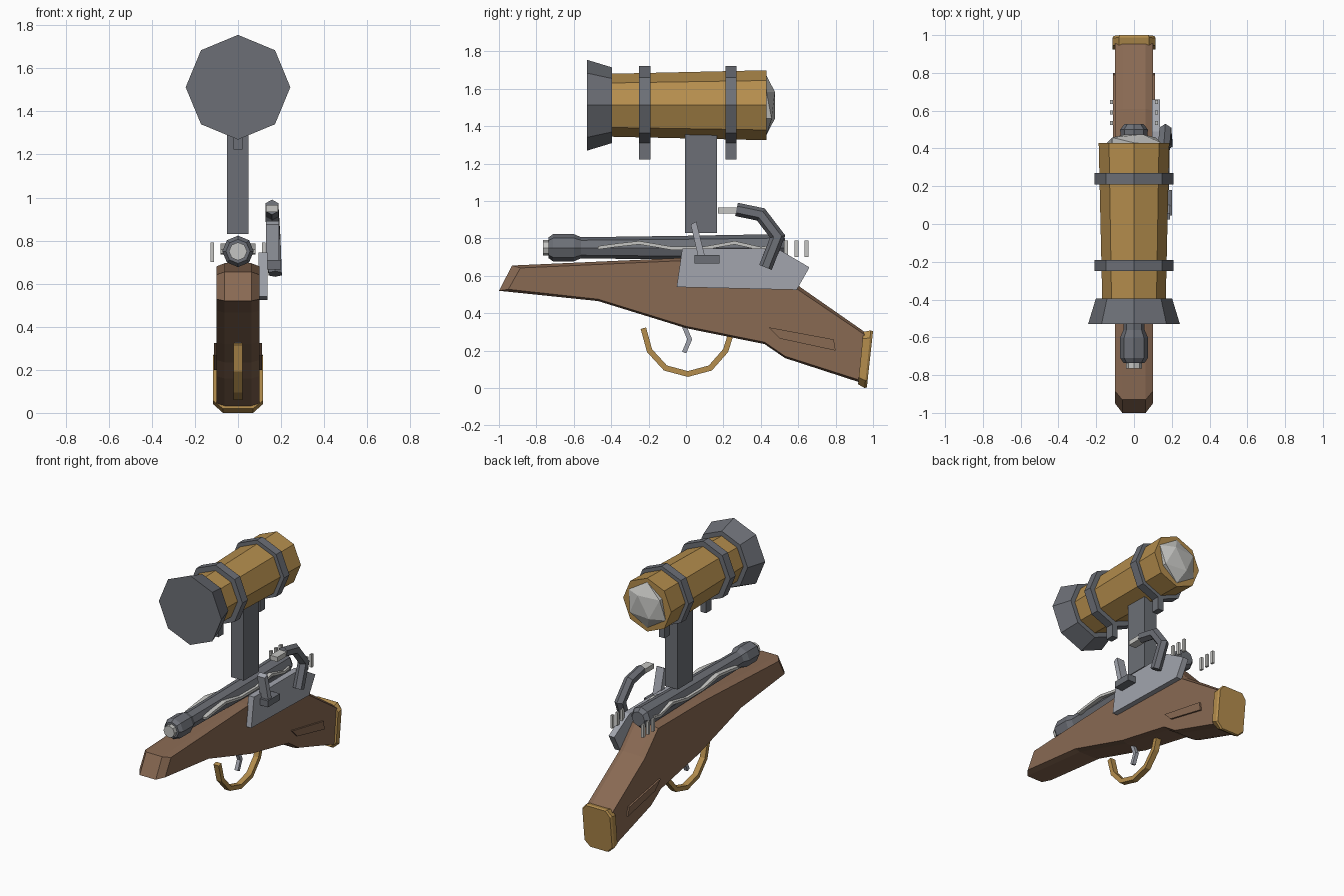
import bpy, bmesh, math
from mathutils import Vector

if "Cube" in bpy.data.objects:
    bpy.data.objects.remove(bpy.data.objects["Cube"])


def material(name, rgb):
    m = bpy.data.materials.new(name)
    m.diffuse_color = (*rgb, 1)
    m.use_nodes = True
    m.node_tree.nodes["Principled BSDF"].inputs["Base Color"].default_value = m.diffuse_color
    return m


WOOD = material("walnut_brown", (0.25, 0.142, 0.086))
BRASS = material("brass", (0.46, 0.27, 0.075))
DARK = material("dark_steel", (0.150, 0.159, 0.181))
STEEL = material("light_steel", (0.36, 0.375, 0.42))
SILVER = material("silver", (0.56, 0.56, 0.54))


def finish(name, bm, mat):
    bmesh.ops.recalc_face_normals(bm, faces=bm.faces)
    me = bpy.data.meshes.new(name)
    bm.to_mesh(me)
    bm.free()
    me.materials.append(mat)
    ob = bpy.data.objects.new(name, me)
    bpy.context.collection.objects.link(ob)
    return ob


def loft(name, rings, mat, caps=True):
    """Join successive rings of points; cap both ends, or close into a loop."""
    bm = bmesh.new()
    loops = [[bm.verts.new(p) for p in r] for r in rings]
    n = len(loops[0])
    pairs = list(zip(loops, loops[1:]))
    if caps:
        bm.faces.new(loops[0])
        bm.faces.new(loops[-1])
    else:
        pairs.append((loops[-1], loops[0]))
    for a, b in pairs:
        for i in range(n):
            j = (i + 1) % n
            bm.faces.new((a[i], a[j], b[j], b[i]))
    return finish(name, bm, mat)


def slab(name, profile, x0, x1, mat):
    """Side profile of (y, z) points extruded from x0 to x1."""
    return loft(name, [[(x, y, z) for y, z in profile] for x in (x0, x1)], mat)


def box(name, x, y, z, mat):
    return slab(name, [(y[0], z[0]), (y[1], z[0]), (y[1], z[1]), (y[0], z[1])], x[0], x[1], mat)


def lathe(name, profile, zc, mat, caps=True, n=8):
    """Faceted body of (y, radius) points around a lengthwise axis at height zc."""
    ang = [2 * math.pi * i / n for i in range(n)]
    return loft(name, [[(r * math.cos(a), y, zc + r * math.sin(a)) for a in ang]
                       for y, r in profile], mat, caps)


def sweep(name, path, section, mat):
    """Sweep a (sideways, in-plane) section along an (x, y, z) path, mitred."""
    pts = [Vector(p) for p in path]
    rings = []
    for i, p in enumerate(pts):
        d0 = (p - pts[i - 1]) if i else (pts[1] - p)
        d1 = (pts[i + 1] - p) if i < len(pts) - 1 else d0
        d0, d1 = [Vector((0, d.y, d.z)).normalized() for d in (d0, d1)]
        t = (d0 + d1).normalized()
        nrm = Vector((0, -t.z, t.y)) / max(0.5, t.dot(d0))
        rings.append([p + Vector((u, 0, 0)) + nrm * v for u, v in section])
    return loft(name, rings, mat)


def rect(w, h):
    return [(-w, -h), (w, -h), (w, h), (-w, h)]


# Wooden stock: full silhouette in the middle, slightly inset on the side faces
outline = [(-1.0, .52), (-.47, .465), (0, .32), (.42, .235), (.53, .16), (.93, .03),
           (.955, .30), (.61, .54), (.46, .695), (-.04, .695), (-.93, .655)]
inset = [(-.95, .528), (-.47, .475), (0, .33), (.42, .245), (.53, .17), (.93, .042),
         (.955, .285), (.60, .525), (.45, .68), (-.04, .68), (-.885, .642)]
loft("stock", [[(x, y, z) for y, z in prof] for x, prof in
               ((-.1, inset), (-.062, outline), (.062, outline), (.1, inset))], WOOD)

# Butt plate: chamfered plate leaning with the end of the stock
def butt_ring(y0, z0, y1, z1, grow):
    shape = [(-.07, 0), (.07, 0), (.115, .13), (.115, .87), (.08, 1), (-.08, 1),
             (-.115, .87), (-.115, .13)]
    return [(x * grow, y0 + (y1 - y0) * t, z0 + (z1 - z0) * t) for x, t in shape]

loft("butt_plate", [butt_ring(.92, .02, .948, .30, 1), butt_ring(.955, .0, .988, .308, 1),
                    butt_ring(.967, .004, 1.0, .303, .93)], BRASS)

# Parts repeated on both sides: stock panels, barrel scrollwork, loose pins
for side, s in (("left", -1), ("right", 1)):
    slab(f"stock_panel_{side}", [(.44, .325), (.79, .26), (.80, .20), (.50, .265)],
         s * .09, s * .112, WOOD)
    wave = [(-.47, .75), (-.36, .765), (-.25, .777), (-.08, .748), (.10, .748),
            (.26, .777), (.40, .745), (.46, .755)]
    sweep(f"barrel_scroll_{side}", [(s * .066, y, z) for y, z in wave], rect(.016, .009), SILVER)
    for i in range(3):
        y = .535 + .055 * i
        box(f"pin_{side}_{i + 1}", (s * .12 - .008, s * .12 + .008), (y - .011, y + .011),
            (.70, .79), SILVER)

# Trigger and trigger guard
guard = [(-.228, .32), (-.195, .20), (-.11, .107), (.01, .075), (.13, .107), (.212, .20), (.24, .29)]
sweep("trigger_guard", [(0, y, z) for y, z in guard], rect(.02, .015), BRASS)
sweep("trigger", [(0, -.01, .33), (0, .02, .26), (0, -.01, .19)], rect(.013, .012), STEEL)

# Barrel with swollen muzzle
lathe("barrel", [(-.58, .056), (0, .064), (.50, .073), (.53, .05)], .75, DARK)
lathe("muzzle", [(-.735, .056), (-.71, .073), (-.60, .073), (-.56, .056)], .75, DARK)
lathe("muzzle_tip", [(-.765, .042), (-.72, .042)], .75, SILVER)

# Lock: side plate, pan, striking plate and hammer
slab("lock_plate", [(-.05, .54), (.592, .525), (.66, .645), (.49, .745), (-.02, .745)],
     .095, .138, STEEL)
box("pan", (.13, .2), (.045, .18), (.665, .71), DARK)
slab("striking_plate", [(.025, .875), (.055, .89), (.105, .69), (.07, .68)], .13, .19, STEEL)
hexagon = [(.036 * math.sin(a), .036 * math.cos(a)) for a in
           [math.pi / 3 * i for i in range(6)]]
sweep("hammer", [(.158, .27, .955), (.158, .40, .928), (.166, .49, .81), (.172, .425, .645)],
      hexagon, DARK)
box("hammer_jaw", (.13, .186), (.17, .28), (.932, .965), SILVER)

# Scope: post, faceted tube, flared hood and faceted lens
SZ = 1.512
box("scope_post", (-.05, .048), (-.005, .165), (.83, 1.38), DARK)
lathe("scope_tube", [(-.41, .168), (.43, .187)], SZ, BRASS)
lathe("scope_hood", [(-.53, .243), (-.395, .202)], SZ, DARK)
bm = bmesh.new()
bmesh.ops.create_icosphere(bm, subdivisions=1, radius=1)
for v in bm.verts:
    v.co = (v.co.x * .16, .43 + v.co.y * .053, SZ + v.co.z * .16)
finish("scope_lens", bm, SILVER)

# Scope rings with mounting feet
for side, y in (("front", -.22), ("rear", .24)):
    a, b = y - .03, y + .03
    lathe(f"scope_ring_{side}", [(a, .16), (a, .21), (b, .21), (b, .16)], SZ, DARK, caps=False)
    box(f"scope_foot_{side}", (-.022, .022), (a, b), (1.222, 1.34), DARK)
